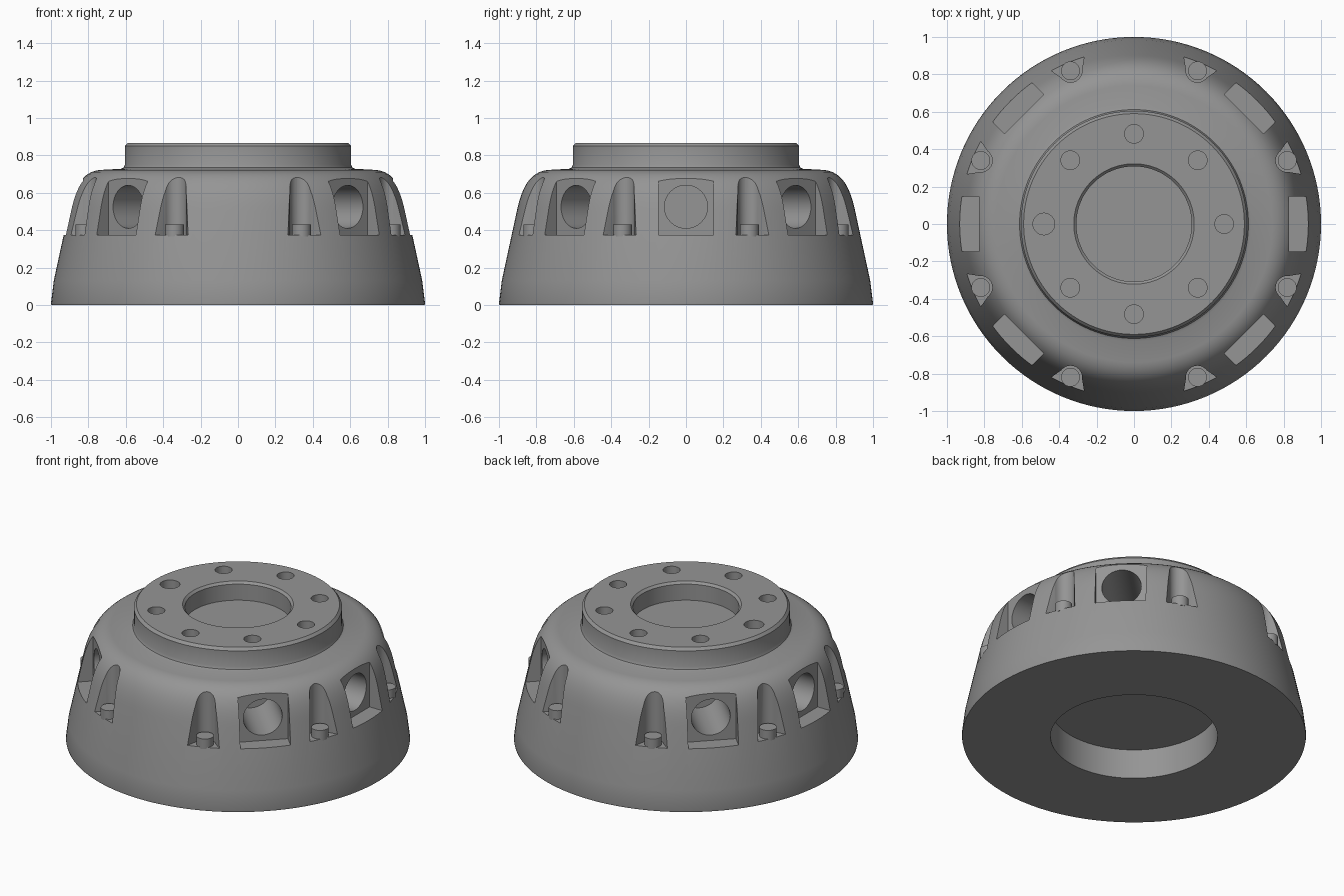
import bpy, bmesh
from math import cos, sin, pi, radians
from mathutils import Matrix, Vector

cube = bpy.data.objects.get("Cube")
if cube:
    bpy.data.objects.remove(cube, do_unlink=True)

grey = bpy.data.materials.new("cast metal grey")
grey.use_nodes = True
COLOUR = (0.3, 0.3, 0.3, 1)
grey.diffuse_color = COLOUR
grey.node_tree.nodes["Principled BSDF"].inputs["Base Color"].default_value = COLOUR

FLOOR = 0.375                      # height of the pocket floors
BOLT_R = 0.887                     # radius of the rim bolt circle
PLUG_ANGLES = [0, 45, 135, 180, 225, 315]
SLOT_ANGLES = [22.5 + 45 * i for i in range(8)]


def finish(name, bm):
    bmesh.ops.recalc_face_normals(bm, faces=bm.faces)
    mesh = bpy.data.meshes.new(name)
    bm.to_mesh(mesh)
    bm.free()
    obj = bpy.data.objects.new(name, mesh)
    bpy.context.collection.objects.link(obj)
    mesh.materials.append(grey)
    return obj


def activate(obj):
    bpy.ops.object.select_all(action='DESELECT')
    obj.select_set(True)
    bpy.context.view_layer.objects.active = obj


def turned(angle):
    return Matrix.Rotation(radians(angle), 4, 'Z')


def prism(bm, outline, z0, z1, matrix):
    """Extrude a plan outline from z0 to z1."""
    low = [bm.verts.new(matrix @ Vector((x, y, z0))) for x, y in outline]
    high = [bm.verts.new(matrix @ Vector((x, y, z1))) for x, y in outline]
    bm.faces.new(low)
    bm.faces.new(high)
    n = len(low)
    for i in range(n):
        j = (i + 1) % n
        bm.faces.new((low[i], low[j], high[j], high[i]))


def circle(cx, r, n=32):
    return [(cx + r * cos(2 * pi * i / n), r * sin(2 * pi * i / n)) for i in range(n)]


def lathe(name, profile, steps=128):
    bm = bmesh.new()
    verts = [bm.verts.new((r, 0, z)) for r, z in profile]
    edges = [bm.edges.new(pair) for pair in zip(verts, verts[1:])]
    bmesh.ops.spin(bm, geom=verts + edges, cent=(0, 0, 0), axis=(0, 0, 1),
                   angle=2 * pi, steps=steps)
    bmesh.ops.remove_doubles(bm, verts=bm.verts, dist=1e-4)
    return finish(name, bm)


# Shoulder curve between the sloping side and the plateau
start, c1, c2, end = [Vector(p) for p in
                      ((0.905, 0.5), (0.88, 0.62), (0.84, 0.71), (0.74, 0.722))]
shoulder = []
for i in range(13):
    t = i / 12
    p = (start * (1 - t) ** 3 + c1 * 3 * t * (1 - t) ** 2
         + c2 * 3 * t * t * (1 - t) + end * t ** 3)
    shoulder.append((p.x, p.y))

# Hub body: recessed underside, skirt, shoulder, plateau, raised flange, centre bore
body = lathe("hub_body",
             [(0, 0.19), (0.485, 0.19), (0.485, 0), (0.998, 0), (1, 0.01), (0.985, 0.13)]
             + shoulder
             + [(0.627, 0.728), (0.612, 0.734), (0.605, 0.75), (0.605, 0.85),
                (0.59, 0.867), (0.322, 0.867), (0.308, 0.853), (0.308, 0.75), (0, 0.75)])

# Cutter: rim pockets, flared bolt slots and flange bolt holes
bm = bmesh.new()
for a in PLUG_ANGLES:
    prism(bm, [(0.83, -0.148), (1.1, -0.148), (1.1, 0.148), (0.83, 0.148)],
          FLOOR, 0.8, turned(a))
R = 0.062
arc = [(BOLT_R - R * cos(t), R * sin(t))
       for t in [radians(-75 + 150 * i / 16) for i in range(17)]]
for a in SLOT_ANGLES:
    prism(bm, arc + [(0.935, 0.1), (1.1, 0.2), (1.1, -0.2), (0.935, -0.1)],
          FLOOR, 0.8, turned(a))
for i in range(8):
    prism(bm, circle(0.482, 0.058 if i == 4 else 0.05), 0.75, 1, turned(45 * i))
pockets = finish("pocket_cutter", bm)

# Cutter: round radial bores in the rim pockets
bm = bmesh.new()
for a in PLUG_ANGLES:
    lay_down = turned(a) @ Matrix.Translation((0, 0, 0.525)) @ Matrix.Rotation(pi / 2, 4, 'Y')
    prism(bm, circle(0, 0.115, 48), 0.45, 0.95, lay_down)
bores = finish("bore_cutter", bm)

for cutter in (pockets, bores):
    cutter.hide_render = True
    activate(body)
    mod = body.modifiers.new("cut", 'BOOLEAN')
    mod.operation = 'DIFFERENCE'
    mod.solver = 'EXACT'
    mod.object = cutter
    bpy.ops.object.modifier_apply(modifier=mod.name)
    bpy.data.objects.remove(cutter, do_unlink=True)

# Bolt heads standing in the slots
bm = bmesh.new()
for a in SLOT_ANGLES:
    prism(bm, circle(BOLT_R, 0.05), FLOOR - 0.01, 0.43, turned(a))
bolts = finish("rim_bolts", bm)

for obj in (body, bolts):
    activate(obj)
    bpy.ops.object.shade_smooth_by_angle(angle=radians(25))
